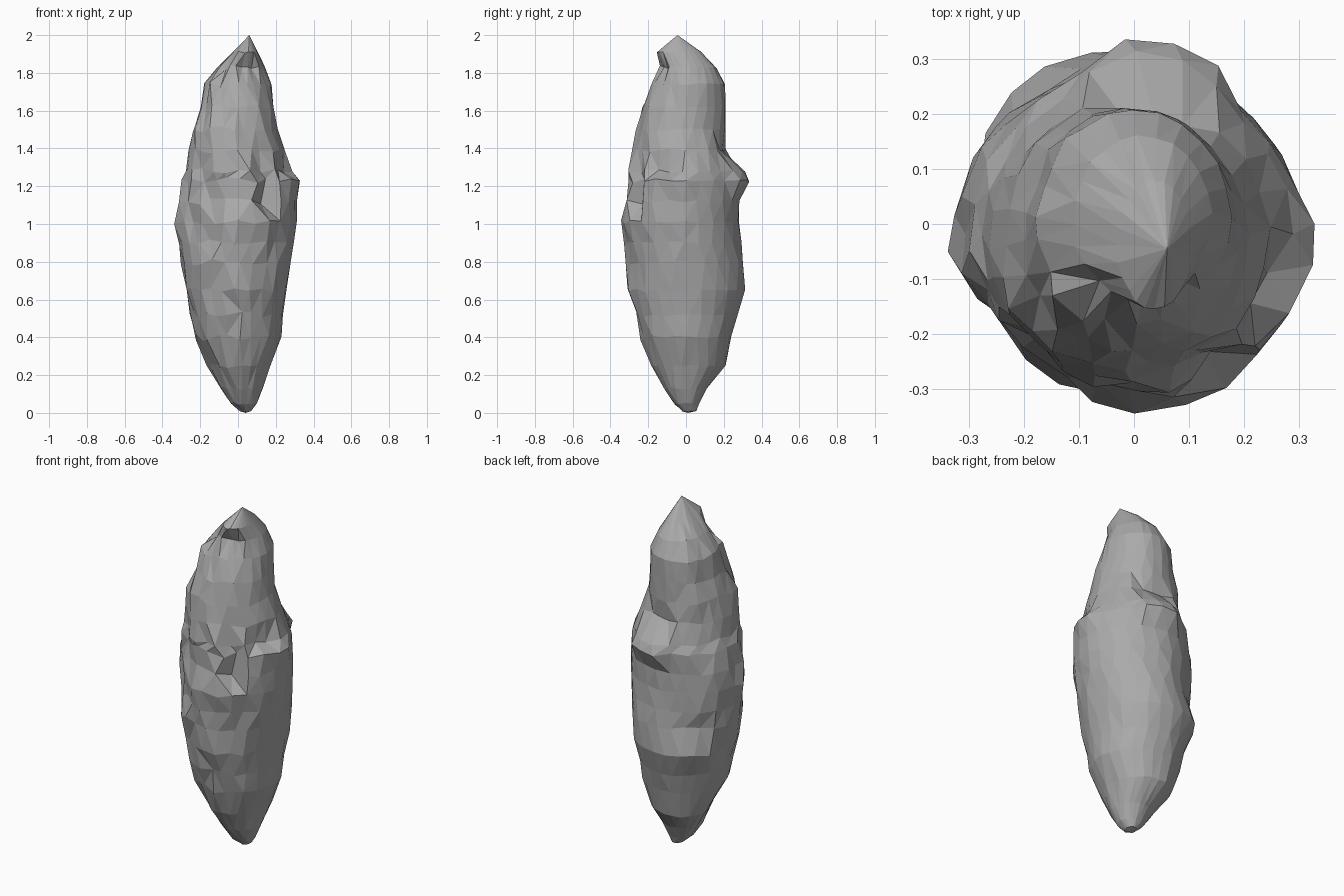
import bpy
import bmesh
import random
from math import sin, cos, pi, radians, degrees

cube = bpy.data.objects.get("Cube")
if cube:
    bpy.data.objects.remove(cube, do_unlink=True)

random.seed(7)
SIDES = 24

# Cross-sections of the boulder: height, left/right extent, front/back extent
SECTIONS = [
    (0.01, 0.01, 0.07, -0.02, 0.055),
    (0.05, -0.04, 0.10, -0.06, 0.07),
    (0.13, -0.09, 0.13, -0.11, 0.11),
    (0.25, -0.15, 0.17, -0.18, 0.20),
    (0.40, -0.22, 0.23, -0.24, 0.24),
    (0.52, -0.25, 0.24, -0.27, 0.27),
    (0.65, -0.28, 0.26, -0.305, 0.31),
    (0.80, -0.30, 0.28, -0.31, 0.305),
    (0.90, -0.315, 0.295, -0.32, 0.29),
    (1.01, -0.33, 0.31, -0.34, 0.28),
    (1.12, -0.315, 0.31, -0.32, 0.28),
    (1.23, -0.295, 0.295, -0.31, 0.275),
    (1.28, -0.28, 0.28, -0.305, 0.27),
    (1.39, -0.265, 0.245, -0.285, 0.23),
    (1.50, -0.25, 0.21, -0.265, 0.21),
    (1.62, -0.205, 0.19, -0.235, 0.21),
    (1.74, -0.175, 0.175, -0.175, 0.205),
    (1.83, -0.11, 0.14, -0.14, 0.16),
    (1.91, -0.03, 0.105, -0.155, 0.08),
]

# Ledges: direction, half width, bottom, top, depth (negative juts outwards)
LEDGES = [
    (-102, 22, 1.10, 1.40, 0.02),
    (-60, 13, 1.02, 1.55, 0.07),
    (-18, 20, 1.25, 1.41, 0.06),
    (-135, 32, 1.00, 1.25, 0.055),
    (-135, 30, 0.85, 1.00, 0.04),
    (-132, 12, 1.20, 1.60, 0.025),
    (80, 30, 1.37, 1.46, 0.04),
    (140, 28, 1.25, 1.55, 0.01),
    (165, 20, 1.49, 1.72, 0.02),
    (125, 35, 0.79, 0.95, 0.015),
    (-120, 22, 0.64, 0.79, 0.025),
    (-70, 30, 1.80, 1.90, 0.03),
    (-125, 30, 1.72, 1.85, -0.02),
    (-8, 30, 1.20, 1.32, -0.045),
    (82, 30, 1.20, 1.38, -0.075),
    (135, 35, 0.63, 0.72, -0.03),
    (135, 45, 0.20, 0.60, -0.03),
]


def dent(angle, z):
    """Depth of the ledges at a direction and height; deepest just above each floor."""
    total = 0.0
    for direction, half, low, high, depth in LEDGES:
        off = abs((degrees(angle) - direction + 180) % 360 - 180)
        if off < half and low <= z < high:
            total += depth * (high - z) / (high - low) * min(1, 2 - 2 * off / half)
    return total


def roughness(angle):
    """The back left flank is worn smooth, the rest is chipped."""
    return 0.003 + 0.009 * (0.5 - 0.5 * cos(angle - radians(45)))


def section_ring(bm, index, section):
    z, left, right, front, back = section
    cx, cy = (left + right) / 2, (front + back) / 2
    rx, ry = (right - left) / 2, (back - front) / 2
    size = min(1, rx / 0.2)
    ring = []
    for i in range(SIDES):
        angle = 2 * pi * (i + 0.25 * (index % 2)) / SIDES
        rough = roughness(angle) * size
        inset = dent(angle, z) - random.uniform(-rough, rough)
        swing = angle + random.uniform(-rough, rough) * 5
        ring.append(bm.verts.new((
            cx + (rx - inset) * cos(swing),
            cy + (ry - inset) * sin(swing),
            z + random.uniform(-rough, rough) * 1.6)))
    return ring


def fan(bm, ring, tip):
    for i in range(SIDES):
        bm.faces.new((ring[i], ring[(i + 1) % SIDES], tip))


# Stone body: bridged sections closed by a rounded foot and a pointed peak
bm = bmesh.new()
rings = [section_ring(bm, n, s) for n, s in enumerate(SECTIONS)]
for lower, upper in zip(rings, rings[1:]):
    for i in range(SIDES):
        j = (i + 1) % SIDES
        bm.faces.new((lower[i], lower[j], upper[j], upper[i]))
fan(bm, rings[-1], bm.verts.new((0.06, -0.045, 2)))
fan(bm, rings[0], bm.verts.new((0.04, 0.01, 0)))
bmesh.ops.triangulate(bm, faces=bm.faces[:], quad_method="SHORT_EDGE")
bmesh.ops.recalc_face_normals(bm, faces=bm.faces[:])

mesh = bpy.data.meshes.new("boulder")
bm.to_mesh(mesh)
bm.free()

# Plain grey stone
stone = bpy.data.materials.new("grey_stone")
stone.use_nodes = True
colour = (0.40, 0.40, 0.40, 1)
stone.diffuse_color = colour
stone.node_tree.nodes["Principled BSDF"].inputs["Base Color"].default_value = colour
mesh.materials.append(stone)

boulder = bpy.data.objects.new("boulder", mesh)
bpy.context.collection.objects.link(boulder)
